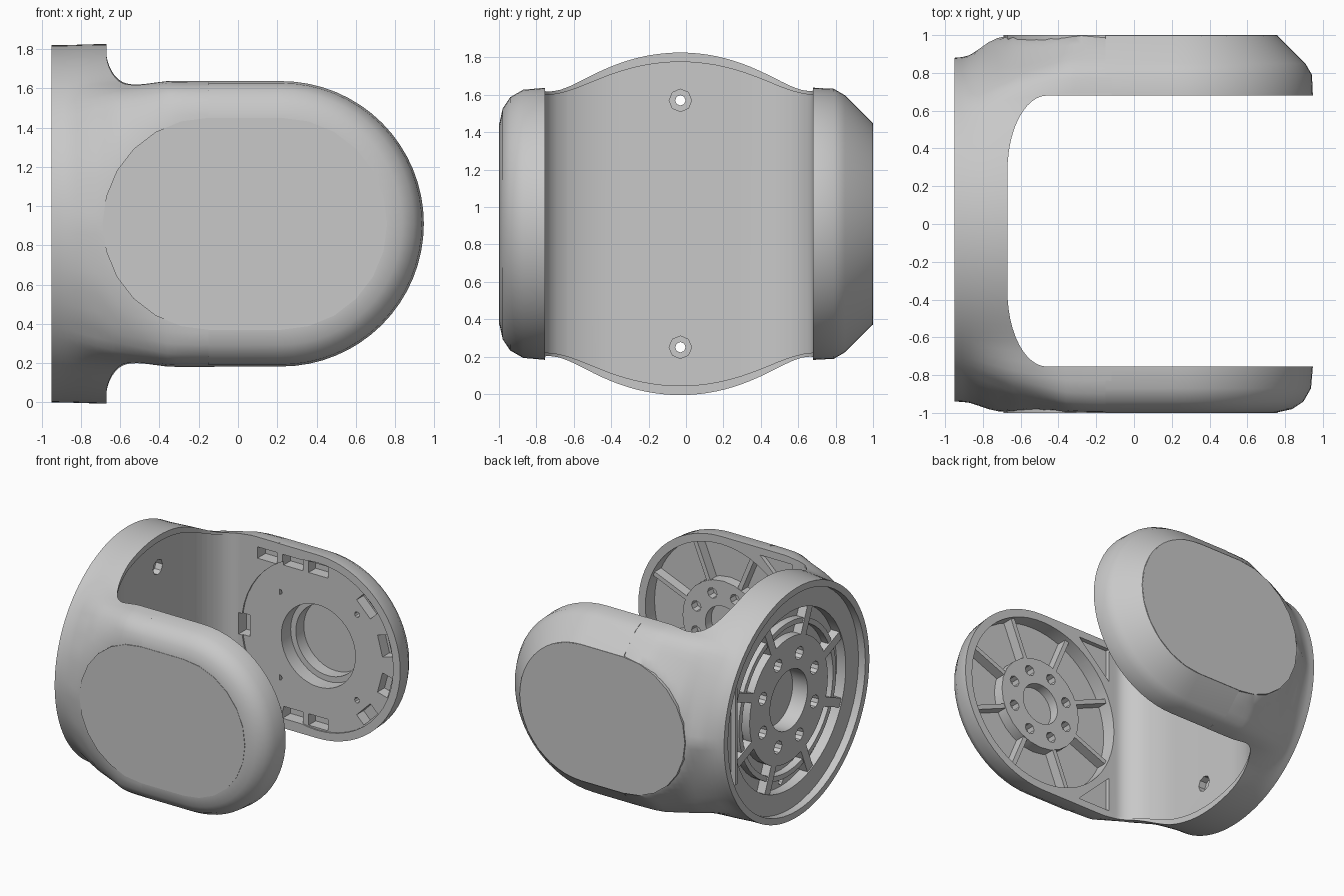
import bpy, bmesh, math
from mathutils import Vector

if "Cube" in bpy.data.objects:
    bpy.data.objects.remove(bpy.data.objects["Cube"])

grey = bpy.data.materials.new("satin grey")
grey.use_nodes = True
grey.diffuse_color = (0.58, 0.58, 0.58, 1)
grey.node_tree.nodes["Principled BSDF"].inputs["Base Color"].default_value = grey.diffuse_color

ZC, YC, XC = 0.91, -0.03, 0.22      # mid height, flange centre, arm pivot
R_DISC, R_ARM, R_CAP, X_CAP = 0.91, 0.727, 0.54, -0.15
WALL, FRONT, BACK = -0.67, -0.755, 0.68


def loft(name, rings):
    """Skin a stack of equal rings and cap both ends."""
    bm = bmesh.new()
    loops = [[bm.verts.new(p) for p in ring] for ring in rings]
    for a, b in zip(loops, loops[1:]):
        for i in range(len(a)):
            j = (i + 1) % len(a)
            bm.faces.new((a[i], a[j], b[j], b[i]))
    bm.faces.new(loops[0])
    bm.faces.new(loops[-1])
    bmesh.ops.recalc_face_normals(bm, faces=bm.faces)
    mesh = bpy.data.meshes.new(name)
    bm.to_mesh(mesh)
    bm.free()
    mesh.materials.append(grey)
    ob = bpy.data.objects.new(name, mesh)
    bpy.context.collection.objects.link(ob)
    return ob


def place(axis, u, v, w):
    return {"x": (w, u, v), "y": (u, w, v), "z": (u, v, w)}[axis]


def prism(name, axis, pts, a, b):
    return loft(name, [[place(axis, u, v, w) for u, v in pts] for w in (a, b)])


def circle(u, v, r, n=48):
    return [(u + r * math.cos(math.tau * i / n), v + r * math.sin(math.tau * i / n)) for i in range(n)]


def disc(name, axis, u, r, a, b, n=48, v=ZC):
    return prism(name, axis, circle(u, v, r, n), a, b)


def radial_box(name, axis, u, angle, r0, r1, width, a, b):
    c, s, h = math.cos(angle), math.sin(angle), width / 2
    corners = [(r0, -h), (r1, -h), (r1, h), (r0, h)]
    return prism(name, axis, [(u + r * c - t * s, ZC + r * s + t * c) for r, t in corners], a, b)


def boolean(ob, cutter, mode="DIFFERENCE"):
    cutter.hide_render = True
    mod = ob.modifiers.new("cut", "BOOLEAN")
    mod.operation, mod.solver, mod.object = mode, "EXACT", cutter
    bpy.context.view_layer.update()
    result = bpy.data.meshes.new_from_object(ob.evaluated_get(bpy.context.evaluated_depsgraph_get()))
    ob.modifiers.clear()
    ob.data = result
    bpy.data.objects.remove(cutter)


# Edge rounding of the arms as (y, inset from the outline)
back_edge = [(BACK, 0), (0.79, 0.005), (0.85, 0.04), (0.997, 0.187)]
front_edge = [(FRONT, 0), (-0.87, 0.01), (-0.94, 0.05), (-0.98, 0.11), (-0.997, 0.187)]


def box_radius(angle, x):
    """Distance from the flange axis to the arm section, tapering round the oval cap."""
    off = min(max(X_CAP - x, 0), R_CAP)
    taper = 1 + (R_CAP - math.sqrt(R_CAP ** 2 - off ** 2)) / 0.187
    section = [(0.997, -0.01)] + [(y, R_ARM - d * taper) for y, d in back_edge[::-1] + front_edge]
    section.append((-0.997, -0.01))
    d = Vector((math.cos(angle), abs(math.sin(angle))))
    best = 9
    for p, q in zip(section, section[1:]):
        n = Vector((q[1] - p[1], p[0] - q[0]))
        if n.dot(d) > 1e-6:
            best = min(best, n.dot(Vector((p[0] - YC, p[1]))) / n.dot(d))
    return best


def hull_ring(x, t, scale=1.0, n=120):
    """Flange circle merged smoothly with the arm section; corners blend in later."""
    ring = []
    late = 0.55 * min(max((-0.35 - x) / 0.4, 0), 1)
    for i in range(n):
        a = math.tau * i / n
        r = box_radius(a, x)
        k = 0.001 + 0.26 * math.sin(a) ** 2
        h = max(k - abs(r - R_DISC), 0) / k
        r = max(r, R_DISC) + h * h * k / 4
        w = t * (1 - late * math.sin(2 * a) ** 2)
        r = R_DISC * (1 - w) + r * w
        ring.append((x, YC + r * math.cos(a), ZC + scale * r * math.sin(a)))
    return ring


# Round flange blending into the two arms
blend = [(-0.95, 0), (-0.91, 0.03), (-0.87, 0.12), (-0.82, 0.4), (-0.77, 0.7), (-0.72, 0.9), (-0.68, 0.96)]
blend += [(x / 100, 1) for x in range(-64, -11, 4)]
wall = loft("flange_wall", [hull_ring(x, t) for x, t in blend])


def void(shift):
    pts = [(1.5, BACK)]
    for y_end, sign in ((BACK, 1), (FRONT, -1)):
        arc = []
        for i in range(13):
            a = math.pi / 2 * i / 12
            arc.append((WALL + shift + 0.21 * (1 - math.sin(a)), y_end - sign * 0.4 * (1 - math.cos(a))))
        pts += arc[::sign]
    return prism("void_cutter", "z", pts + [(1.5, FRONT)], -0.5, 2.5)


# Gap between the arms, with a shallow lip round the inner panel
panel = void(-0.012)
limit = hull_ring(X_CAP, 1, 0.945)
boolean(panel, loft("panel_limit", [[(x, y, z) for _, y, z in limit] for x in (-0.9, 1.6)]), "INTERSECT")
boolean(wall, void(0))
boolean(wall, panel)


# Arms with rounded outer edges
def arm(name, edge):
    rings = []
    for y, d in edge:
        r = R_ARM - d
        arc = [(XC + r * math.cos(a), y, ZC + r * math.sin(a))
               for a in (math.pi * (i / 32 - 0.5) for i in range(33))]
        rings.append(arc + [(X_CAP, y, ZC + r), (X_CAP, y, ZC - r)])
    return loft(name, rings)


front_arm = arm("front_arm", front_edge)
back_arm = arm("back_arm", back_edge)

# Oval caps on the outer faces
for name, s in (("front_cap", -1), ("back_cap", 1)):
    oval = [(x + (XC if i < 13 else X_CAP), z) for i, (x, z) in
            enumerate((R_CAP * math.cos(a), ZC + R_CAP * math.sin(a))
                      for a in (math.pi * (j - 6 - (j > 12)) / 12 for j in range(26)))]
    prism(name, "y", oval, s * 0.975, s * 1.0)

# Flange outer face: recess, groove, hub, ribs and bolt holes
boolean(wall, disc("recess", "x", YC, 0.86, -1.1, -0.89, 64))
boolean(wall, disc("groove", "x", YC, 0.7, -1.1, -0.81, 64))
boolean(wall, disc("bore", "x", YC, 0.235, -1.1, -0.75))
radial_box("chord_rib", "x", YC, 0, 0.71, 0.74, 0.76, -0.93, -0.88)
for z in (0.25, 1.57):
    boolean(wall, disc("counterbore", "x", YC, 0.06, -0.74, -0.5, 8, z))
    boolean(wall, disc("screw_hole", "x", YC, 0.028, -1.1, -0.5, 8, z))
hub = disc("flange_hub", "x", YC, 0.49, -0.88, -0.8)
boolean(hub, disc("bore", "x", YC, 0.235, -1, -0.7))
ring = disc("flange_ring", "x", YC, 0.61, -0.87, -0.8)
boolean(ring, disc("ring_hole", "x", YC, 0.57, -1, -0.7))
for i in range(8):
    a = math.tau * (i + 0.5) / 8
    boolean(hub, disc("bolt_hole", "x", YC + 0.35 * math.cos(a), 0.05, -1, -0.7, 10, ZC + 0.35 * math.sin(a)))
    radial_box("flange_rib", "x", YC, a, 0.47, 0.71, 0.07, -0.88, -0.8)

# Front arm inner face: dished recess with spokes, hub and corner pockets
for target in (front_arm, wall):
    boolean(target, disc("dish", "y", XC, 0.665, -0.87, -0.6, 64))
    for s in (-1, 1):
        corner = [(-0.12, ZC + s * 0.67), (-0.4, ZC + s * 0.67), (-0.4, ZC + s * 0.4)]
        boolean(target, prism("pocket", "y", corner, -0.79, -0.6))
hub = disc("pivot_hub", "y", XC, 0.36, -0.89, -0.785, 24)
boolean(hub, disc("pivot_bore", "y", XC, 0.16, -0.86, -0.6))
for i in range(8):
    a = math.tau * (i + 0.5) / 8
    radial_box("spoke", "y", XC, a, 0.35, 0.67, 0.035, -0.88, -0.79)
    boolean(hub, disc("hub_hole", "y", XC + 0.26 * math.cos(a), 0.042, -0.85, -0.6, 8,
                      ZC + 0.26 * math.sin(a)))

# Back arm inner face: stepped bearing bore, rim slots and screw holes
for r, depth in ((0.325, 0.13), (0.28, 0.23)):
    boolean(back_arm, disc("bearing_bore", "y", XC, r, 0.5, BACK + depth))
turn = math.pi / 12
slots = [(XC, k * turn) for k in (-3, -1, 1, 3)] + [(XC - 0.04, math.pi)]
slots += [(x, s * math.pi / 2) for s in (-1, 1) for x in (-0.22, 0.0, 0.22)]
for target in (back_arm, wall):
    boolean(target, disc("bearing_face", "y", XC, 0.665, 0.5, BACK + 0.012))
    for u, a in slots:
        boolean(target, radial_box("rim_slot", "y", u, a, 0.56, 0.65, 0.17, 0.5, BACK + 0.1))
for i in range(4):
    a = math.tau * (i + 0.5) / 4
    boolean(back_arm, disc("small_hole", "y", XC + 0.48 * math.cos(a), 0.022, 0.5, BACK + 0.06, 8,
                           ZC + 0.48 * math.sin(a)))

# Smooth shading with sharp edges kept
bpy.ops.object.select_all(action="DESELECT")
for ob in bpy.context.collection.objects:
    if ob.type == "MESH" and ob.data.materials and ob.data.materials[0] == grey:
        ob.select_set(True)
        bpy.context.view_layer.objects.active = ob
bpy.ops.object.shade_smooth_by_angle(angle=math.radians(32))
